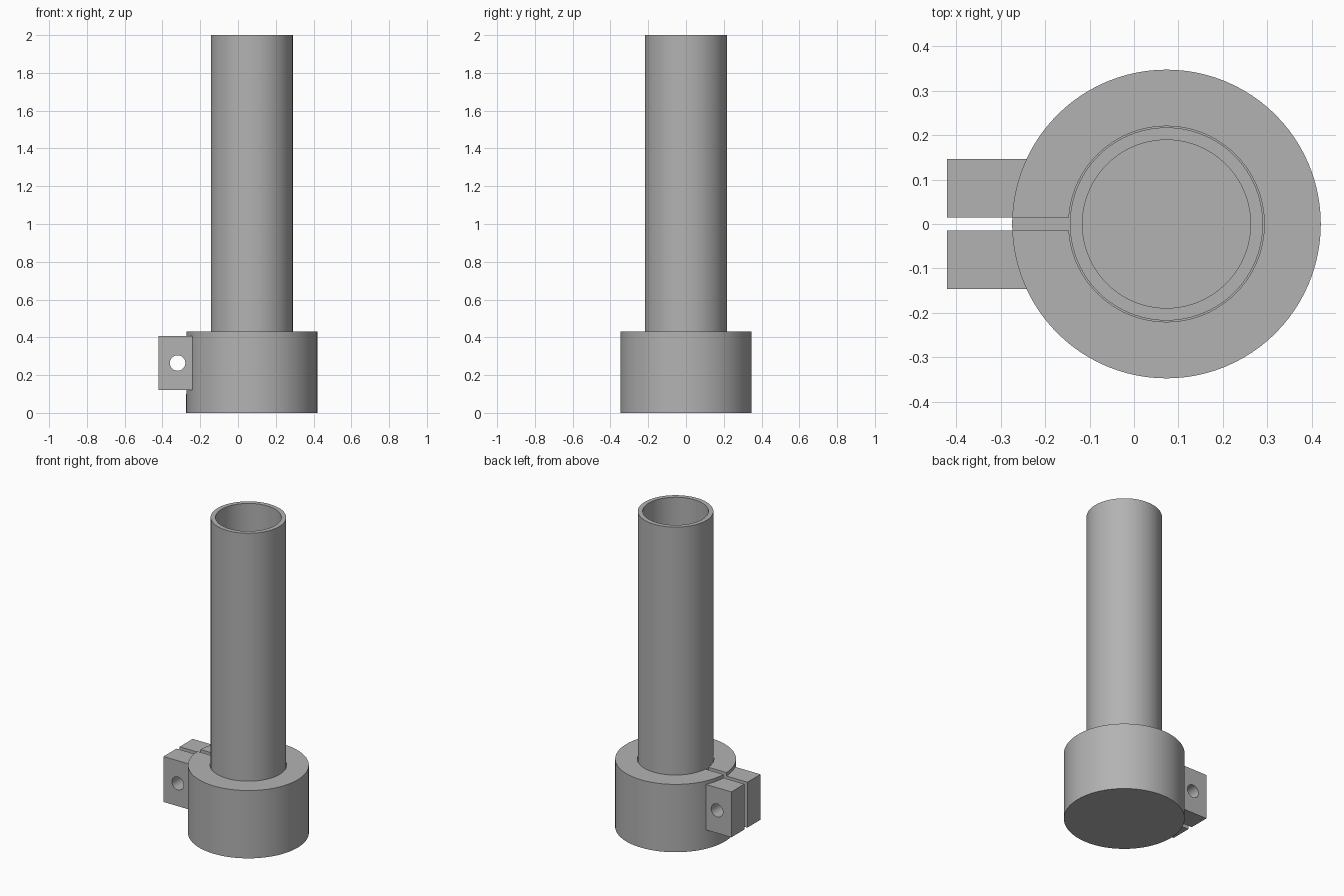
import bpy
import math

default = bpy.data.objects.get("Cube")
if default:
    bpy.data.objects.remove(default, do_unlink=True)

AXIS_X = 0.073      # shared axis of pipe and socket
FLOOR = 0.10        # socket floor, where the pipe rests
RIM = 0.43          # top of the socket
SEGMENTS = 96

gray = bpy.data.materials.new("plain_gray")
gray.use_nodes = True
color = (0.45, 0.45, 0.45, 1)
gray.diffuse_color = color
gray.node_tree.nodes["Principled BSDF"].inputs["Base Color"].default_value = color


def cylinder(name, radius, z0, z1):
    bpy.ops.mesh.primitive_cylinder_add(
        vertices=SEGMENTS, radius=radius, depth=z1 - z0,
        location=(AXIS_X, 0, (z0 + z1) / 2))
    obj = bpy.context.object
    obj.name = name
    obj.data.materials.append(gray)
    return obj


def box(name, low, high):
    bpy.ops.mesh.primitive_cube_add(
        size=1, location=[(a + b) / 2 for a, b in zip(low, high)])
    obj = bpy.context.object
    obj.name = name
    obj.scale = [b - a for a, b in zip(low, high)]
    bpy.ops.object.transform_apply(location=False, rotation=False, scale=True)
    obj.data.materials.append(gray)
    return obj


def combine(target, tool, operation):
    """Apply a boolean and discard the tool object."""
    tool.hide_render = True
    mod = target.modifiers.new(operation.title(), 'BOOLEAN')
    mod.operation = operation
    mod.solver = 'EXACT'
    mod.object = tool
    bpy.context.view_layer.objects.active = target
    bpy.ops.object.modifier_apply(modifier=mod.name)
    bpy.data.objects.remove(tool, do_unlink=True)


def shade(obj):
    bpy.ops.object.select_all(action='DESELECT')
    obj.select_set(True)
    bpy.context.view_layer.objects.active = obj
    bpy.ops.object.shade_smooth_by_angle(angle=math.radians(30))


# Clamp socket: closed-bottom cup with a block for the two ears
socket = cylinder("clamp_socket", 0.347, 0, RIM)
combine(socket, box("ear_block", (-0.42, -0.146, 0.12), (-0.1, 0.146, 0.408)), 'UNION')

# Bore for the pipe, and the slot that splits the ears
combine(socket, cylinder("bore_cutter", 0.22, FLOOR, RIM + 0.1), 'DIFFERENCE')
combine(socket, box("slot_cutter", (-0.5, -0.015, FLOOR), (0, 0.015, RIM + 0.1)), 'DIFFERENCE')

# Bolt hole through both ears
bpy.ops.mesh.primitive_cylinder_add(
    vertices=48, radius=0.041, depth=0.5,
    location=(-0.32, 0, 0.264), rotation=(math.pi / 2, 0, 0))
bolt_cutter = bpy.context.object
bolt_cutter.data.materials.append(gray)
combine(socket, bolt_cutter, 'DIFFERENCE')
shade(socket)

# Hollow pipe standing in the socket
pipe = cylinder("pipe", 0.217, FLOOR, 2.0)
combine(pipe, cylinder("pipe_cutter", 0.189, FLOOR - 0.1, 2.1), 'DIFFERENCE')
shade(pipe)
